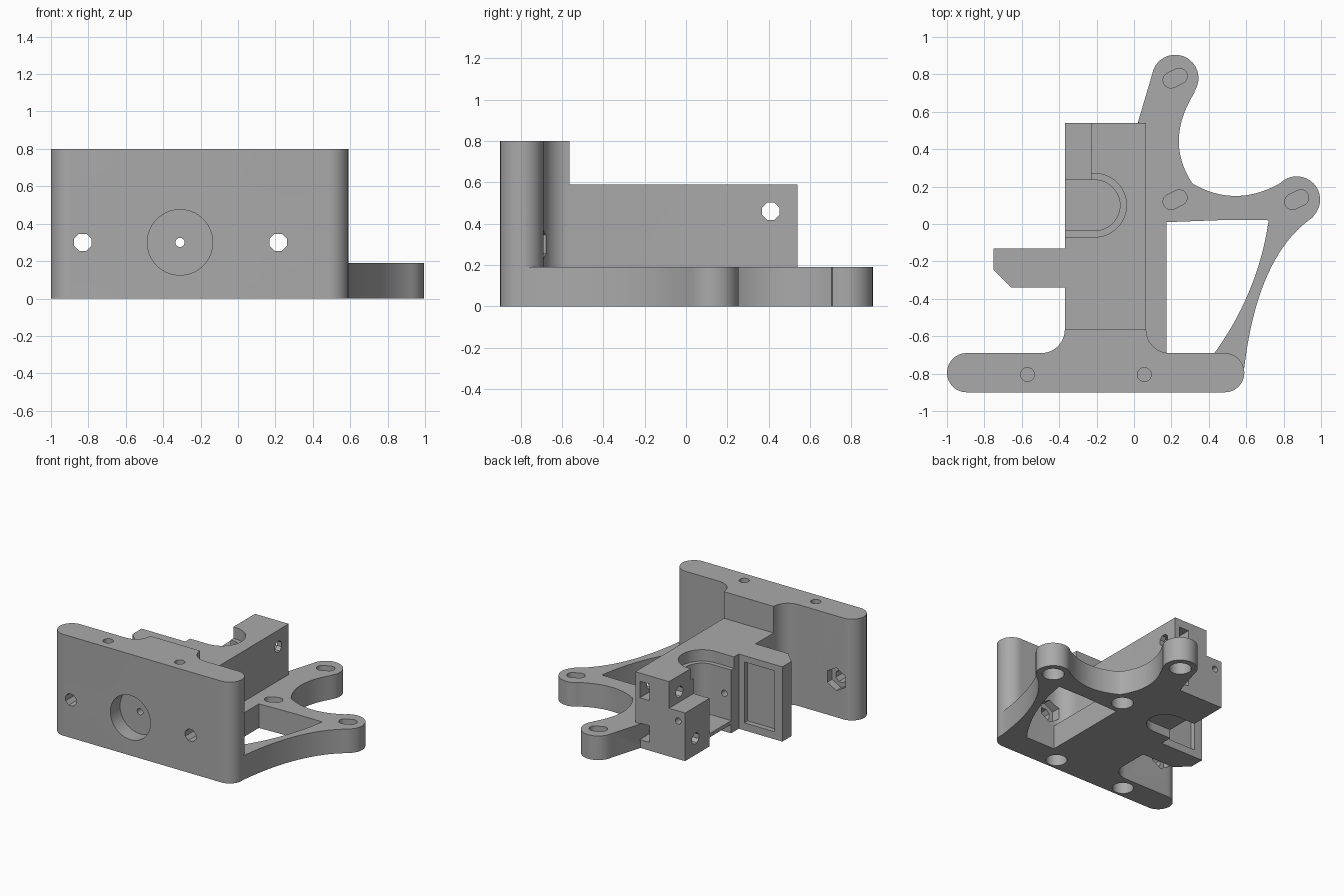
import bpy, bmesh, math
from mathutils import Vector

if "Cube" in bpy.data.objects:
    bpy.data.objects.remove(bpy.data.objects["Cube"])

grey = bpy.data.materials.new("plain grey")
grey.diffuse_color = (0.4, 0.4, 0.4, 1)
grey.use_nodes = True
grey.node_tree.nodes["Principled BSDF"].inputs["Base Color"].default_value = grey.diffuse_color


def prism(name, pts, lo, hi, axis='Z'):
    """Extrude a 2D outline from lo to hi along an axis."""
    place = {'Z': lambda a, b, c: (a, b, c),
             'Y': lambda a, b, c: (a, c, b),
             'X': lambda a, b, c: (c, a, b)}[axis]
    bm = bmesh.new()
    f = bm.faces.new([bm.verts.new(place(a, b, lo)) for a, b in pts])
    r = bmesh.ops.extrude_face_region(bm, geom=[f])
    d = Vector(place(0, 0, hi - lo))
    bmesh.ops.translate(bm, vec=d, verts=[v for v in r['geom'] if isinstance(v, bmesh.types.BMVert)])
    bmesh.ops.recalc_face_normals(bm, faces=bm.faces)
    me = bpy.data.meshes.new(name)
    bm.to_mesh(me)
    bm.free()
    me.materials.append(grey)
    ob = bpy.data.objects.new(name, me)
    bpy.context.collection.objects.link(ob)
    return ob


def combine(ob, other, op):
    m = ob.modifiers.new("b", 'BOOLEAN')
    m.operation, m.solver, m.object = op, 'EXACT', other
    bpy.context.view_layer.objects.active = ob
    bpy.ops.object.modifier_apply(modifier=m.name)
    bpy.data.objects.remove(other)


def rect(x0, x1, y0, y1):
    return [(x0, y0), (x1, y0), (x1, y1), (x0, y1)]


def arc(cx, cy, r, a0, a1, n=16):
    return [(cx + r * math.cos(math.radians(a0 + (a1 - a0) * i / n)),
             cy + r * math.sin(math.radians(a0 + (a1 - a0) * i / n))) for i in range(n + 1)]


def circle(cx, cy, r, n=24):
    return arc(cx, cy, r, 180 / n, 180 / n + 360, n)[:-1]


def through(p0, mid, p2, n=20):
    """Curve from p0 to p2 passing through mid."""
    c = [2 * m - (a + b) / 2 for a, m, b in zip(p0, mid, p2)]
    return [tuple((1 - t) ** 2 * a + 2 * t * (1 - t) * k + t * t * b for a, k, b in zip(p0, c, p2))
            for t in (i / n for i in range(n + 1))]


def u_shape(r):
    return [(-0.5, 0.1 - r)] + arc(-0.21, 0.1, r, -90, 90, 24) + [(-0.5, 0.1 + r)]


# Arm base with two lobes and a triangular window
outline = ([(0, -0.8), (0, 0.5), (0.02, 0.54)] + arc(0.22, 0.78, 0.125, 172, -35)
           + through((0.325, 0.705), (0.24, 0.455), (0.31, 0.22))
           + through((0.32, 0.212), (0.55, 0.15), (0.785, 0.22))
           + arc(0.87, 0.13, 0.125, 130, -42)
           + through((0.955, 0.035), (0.715, -0.27), (0.588, -0.78)) + [(0.55, -0.8)])
body = prism("carriage_body", outline, 0, 0.19)
window = ([(0.175, 0.01), (0.5, 0.022)] + through((0.72, 0.02), (0.62, -0.35), (0.43, -0.69))
          + [(0.39, -0.76), (0.175, -0.76)])
combine(body, prism("window", window, -0.1, 0.3), 'DIFFERENCE')

# Main block with a lowered back corner
block = prism("block", rect(-0.37, 0.065, -0.8, 0.54), 0, 0.59)
combine(block, prism("step", rect(-0.5, -0.23, 0.12, 0.7), 0.38, 0.7), 'DIFFERENCE')
combine(body, block, 'UNION')

# Side horn with chamfered corner
horn = [(-0.3, -0.34), (-0.655, -0.34), (-0.75, -0.245), (-0.75, -0.13), (-0.3, -0.13)]
combine(body, prism("horn", horn, 0, 0.59), 'UNION')

# Front plate with rounded ends, blended into the block
plate = (arc(-0.895, -0.795, 0.105, 270, 90) + arc(-0.495, -0.565, 0.125, -90, 0, 12)
         + arc(0.19, -0.565, 0.125, 180, 270, 12) + arc(0.485, -0.795, 0.105, 90, -90))
combine(body, prism("plate", plate, 0, 0.8), 'UNION')

cuts = [
    # gear cavity: wide rim, deep pocket, and pocket from below
    (u_shape(0.17), 0.5, 0.7, 'Z'),
    (u_shape(0.135), 0.1, 0.7, 'Z'),
    (u_shape(0.135), -0.1, 0.07, 'Z'),
    # recess in the horn
    (rect(-0.68, -0.42, 0.06, 0.54), -0.17, 0, 'Y'),
    # front counterbore and long feed hole
    (circle(-0.31, 0.3, 0.175, 48), -1, -0.78, 'Y'),
    (circle(-0.31, 0.3, 0.025, 12), -1, 1, 'Y'),
    # cross screw holes at the back of the block
    (circle(0.41, 0.46, 0.045, 8), -0.5, 0.3, 'X'),
    (circle(0.41, 0.13, 0.045, 8), -0.5, 0.03, 'X'),
]
for z in (0.13, 0.46):  # square nut slots
    cuts.append((rect(-0.06, 0.025, z - 0.065, z + 0.065), 0.34, 0.7, 'Y'))
for x in (-0.83, 0.215):  # plate screw holes with hex pockets behind
    cuts.append((circle(x, 0.3, 0.05, 8), -1, -0.5, 'Y'))
    cuts.append((circle(x, 0.3, 0.09, 6), -0.75, -0.58, 'Y'))
for x in (-0.57, 0.055):  # upright holes in the plate
    cuts.append((circle(x, -0.805, 0.037), 0.12, 1, 'Z'))
    cuts.append((circle(x, -0.805, 0.077), -0.1, 0.1, 'Z'))
for x, y in ((0.22, 0.78), (0.22, 0.13), (0.87, 0.13)):  # slots in the arms
    dx, dy = 0.025 * math.cos(0.45), 0.025 * math.sin(0.45)
    a = math.degrees(0.45)
    slot = arc(x + dx, y + dy, 0.042, a - 90, a + 90, 10) + arc(x - dx, y - dy, 0.042, a + 90, a + 270, 10)
    cuts.append((slot, 0.115, 0.3, 'Z'))
    cuts.append((circle(x, y, 0.08), -0.1, 0.1, 'Z'))
for pts, lo, hi, axis in cuts:
    combine(body, prism("cutter", pts, lo, hi, axis), 'DIFFERENCE')

bpy.ops.object.select_all(action='DESELECT')
body.select_set(True)
bpy.context.view_layer.objects.active = body
bpy.ops.object.shade_smooth_by_angle(angle=math.radians(30))
